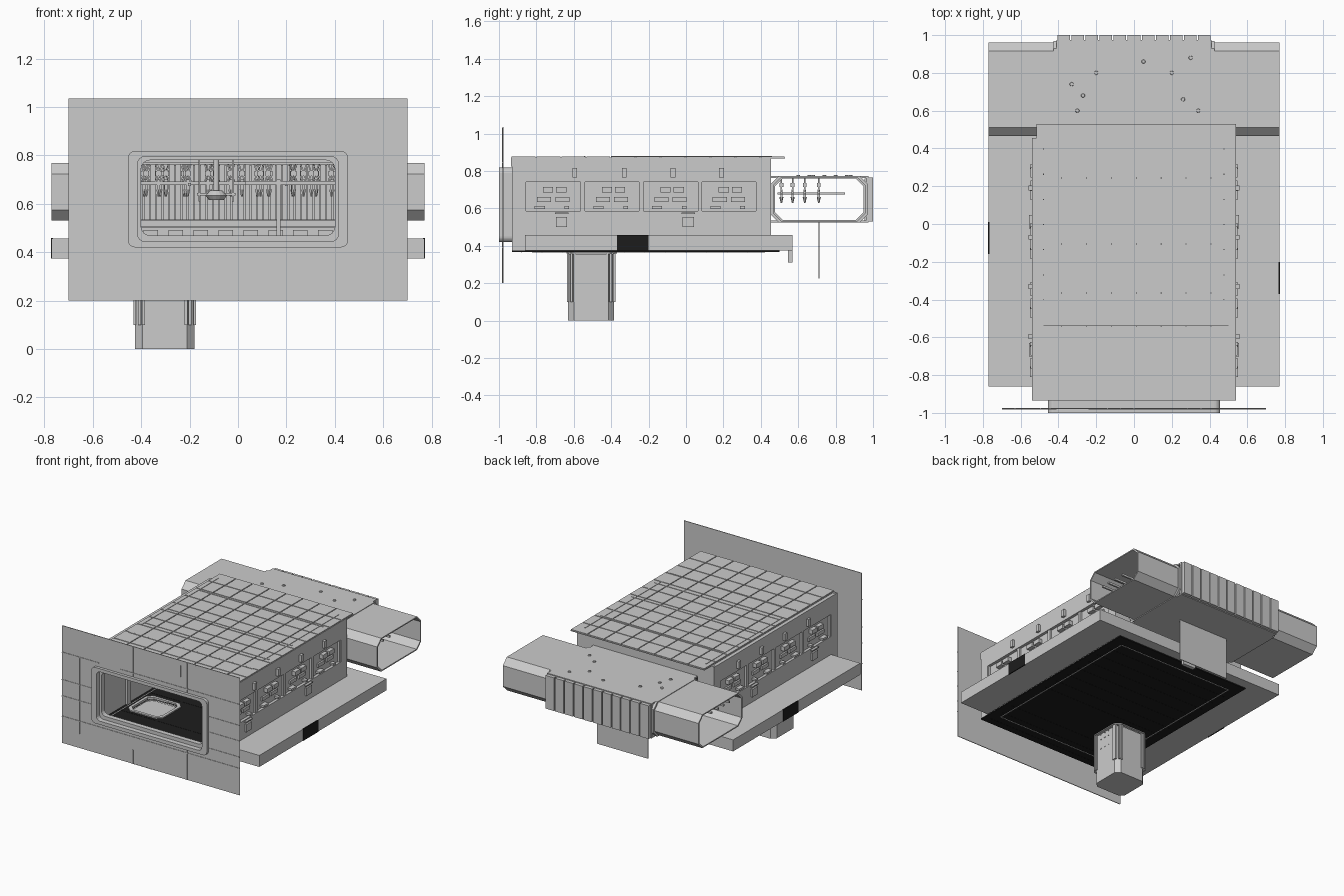
import bpy, bmesh, math, random
from mathutils import Matrix, Vector

if "Cube" in bpy.data.objects:
    bpy.data.objects.remove(bpy.data.objects["Cube"])

random.seed(4)
dark = bpy.data.materials.new("dark_panel")
dark.diffuse_color = (0.012, 0.012, 0.012, 1)
dark.use_nodes = True
dark.node_tree.nodes["Principled BSDF"].inputs["Base Color"].default_value = dark.diffuse_color


def finish(name, bm, mat=None):
    bmesh.ops.recalc_face_normals(bm, faces=bm.faces[:])
    me = bpy.data.meshes.new(name)
    bm.to_mesh(me)
    bm.free()
    ob = bpy.data.objects.new(name, me)
    bpy.context.collection.objects.link(ob)
    if mat:
        me.materials.append(mat)
    return ob


def add_box(bm, x0, x1, y0, y1, z0, z1, tilt=0):
    m = Matrix.Translation(((x0 + x1) / 2, (y0 + y1) / 2, (z0 + z1) / 2))
    m = m @ Matrix.Rotation(tilt, 4, 'Y') @ Matrix.Diagonal((x1 - x0, y1 - y0, z1 - z0, 1))
    bmesh.ops.create_cube(bm, size=1, matrix=m)


def boxes(name, items, mat=None, mirror=False):
    bm = bmesh.new()
    for b in items:
        add_box(bm, *b)
        if mirror:
            add_box(bm, -b[1], -b[0], *b[2:])
    return finish(name, bm, mat)


def rect(x0, x1, y0, y1, c=0, seg=1):
    """Rectangle outline; corners cut by c, rounded when seg > 1."""
    if not c:
        return [(x0, y0), (x1, y0), (x1, y1), (x0, y1)]
    pts = []
    for i, (cx, cy) in enumerate([(x1 - c, y1 - c), (x0 + c, y1 - c), (x0 + c, y0 + c), (x1 - c, y0 + c)]):
        for k in range(seg + 1):
            a = math.pi / 2 * (i + k / seg)
            pts.append((cx + c * math.cos(a), cy + c * math.sin(a)))
    return pts


def plate(name, loops, axis, a, b, mat=None):
    """Extrude an outline (with optional holes) from a to b along an axis."""
    bm = bmesh.new()
    put = {'x': lambda u, v: (a, u, v), 'y': lambda u, v: (u, a, v), 'z': lambda u, v: (u, v, a)}[axis]
    edges = []
    for lp in loops:
        vs = [bm.verts.new(put(u, v)) for u, v in lp]
        edges += [bm.edges.new((vs[i], vs[i - 1])) for i in range(len(vs))]
    bmesh.ops.triangle_fill(bm, edges=edges, use_beauty=True, use_dissolve=False)
    ext = bmesh.ops.extrude_face_region(bm, geom=bm.faces[:])
    d = Vector((0, 0, 0))
    d['xyz'.index(axis)] = b - a
    bmesh.ops.translate(bm, vec=d, verts=[g for g in ext['geom'] if isinstance(g, bmesh.types.BMVert)])
    bmesh.ops.dissolve_limit(bm, angle_limit=0.01, verts=bm.verts[:], edges=bm.edges[:])
    return finish(name, bm, mat)


# front wall with rounded doorway frame
hole = rect(-.415, .415, .445, .795, .03, 4)
plate("front_wall", [rect(-.70, .70, .20, 1.035), hole], 'y', -.98, -.975)
plate("doorway_frame", [rect(-.455, .455, .42, .818, .03, 4), hole], 'y', -1, -.925)
plate("doorway_lip", [rect(-.44, .44, .432, .807, .03, 4), rect(-.40, .40, .47, .78, .035, 4)], 'y', -.965, -.93)
seams = [(x - .002, x + .002, -.983, -.979, z0, z1) for x, z0, z1 in [
    (-.63, .39, 1.03), (-.56, .30, .84), (-.495, .39, 1.03), (-.445, .88, 1.03), (-.14, .82, 1.03),
    (-.14, .2, .3), (-.07, .82, 1.03), (0, .9, 1.03), (0, .2, .42), (.235, .92, 1.0),
    (.285, .82, 1.03), (.285, .2, .42), (.355, .82, 1.03), (.355, .2, .42)]]
seams += [(x0, x1, -.983, -.979, z - .003, z + .003) for x0, x1, z in [
    (-.70, -.41, .845), (-.24, .70, .845), (-.70, .70, .39), (-.70, -.455, .65),
    (-.70, -.455, .535), (.455, .70, .695), (.455, .70, .585), (.455, .70, .47)]]
boxes("front_wall_seams", seams)

# room shell
plate("room_front_wall", [rect(-.53, .53, .37, .87), hole], 'y', -.93, -.91)
plate("room_back_wall", [rect(-.53, .53, .37, .87), rect(-.41, .41, .53, .77)], 'y', .43, .455)
boxes("side_walls", [(.485, .515, -.925, .45, .37, .87)], mirror=True)
boxes("roof_edge", [(-.54, .54, -.935, .455, .825, .868)])
boxes("roof_sheet", [(-.515, .54, -.935, .53, .867, .872)])
w, h = 1.055 / 8, 1.465 / 11
boxes("roof_tiles", [(-.515 + i * w + .003, -.515 + (i + 1) * w - .003,
                      -.935 + j * h + .003, -.935 + (j + 1) * h - .003, .871, .878)
                     for i in range(8) for j in range(11)])
boxes("roof_ribs", [(-.48, .50, y - .004, y + .004, .875, .881) for y in (.245, -.105, -.365, -.542)]
      + [(x - .003, x + .003, -.4, .46, .875, .881) for x in (-.48, .475)])
boxes("ceiling_beams", [(-.485, .485, y - .012, y + .012, .79, .826) for y in (-.7, -.4, -.1, .2, .4)]
      + [(x - .01, x + .01, -.9, .43, .805, .826) for x in (-.3, -.1, .1, .3)])

# four window bays on each side wall
frame, recess, fit = [], [], []
for y in (-.71, -.395, -.082, .23):
    recess.append((.513, .520, y - .145, y + .145, .585, .742))
    for s in (-.055, .015):
        fit.append((.518, .548, y + s, y + s + .055, .685, .715))
        fit.append((.518, .532, y + s * 1.4 - .01, y + s * 1.4 + .065, .635, .66))
    fit += [(.518, .55, y - .10, y - .045, .598, .612), (.518, .55, y + .06, y + .085, .598, .612)]
    frame += [(.51, .535, y - .165, y - .145, .56, .76), (.51, .535, y + .145, y + .165, .56, .76)]
frame += [(.51, .54, -.925, .45, .742, .826), (.51, .54, -.925, .45, .455, .585),
          (.51, .54, -.93, -.86, .37, .826), (.51, .54, .385, .455, .455, .826)]
boxes("bay_recesses", recess, mirror=True)
boxes("bay_frames", frame, mirror=True)
boxes("bay_window_boxes", fit, mirror=True)
boxes("wall_lamps", [(.538, .558, y - .013, y + .013, .765, .815) for y in (-.595, -.33, -.07, .19)], mirror=True)
boxes("wall_hatches", [(.538, .552, y - .03, y + .03, .50, .555) for y in (-.665, .012)], mirror=True)
boxes("hatch_caps", [(.538, .556, y - .036, y + .036, .57, .578) for y in (-.665, .012)], mirror=True)

# outer platform ring around the floor
plate("platform_ring", [[(-.77, -.86), (-.54, -.86), (-.54, .455), (.54, .455), (.54, -.86), (.77, -.86),
                         (.77, .57), (-.77, .57)]], 'z', .375, .457)
boxes("platform_side_ports", [(.765, .773, -.37, -.20, .374, .458), (-.773, -.765, -.16, .01, .374, .458)], dark)
boxes("rear_bracket", [(-.05, .05, .545, .57, .31, .376)])

# floor with a lift opening
shaft = rect(-.42, -.185, -.62, -.39, .03)
plate("floor", [rect(-.54, .54, -.93, .50), shaft], 'z', .366, .374, dark)
edge = [(-.46, .46, y - .003, y + .003, .364, .376) for y in (-.82, .42)]
edge += [(x - .003, x + .003, -.82, .42, .364, .376) for x in (-.46, .46)]
boxes("floor_border", edge)
boxes("floor_seams", [(-.5, .5, y - .0015, y + .0015, .365, .375) for y in [-.88 + .11 * i for i in range(12)]
                      if not -.63 < y < -.38], dark)
plate("lift_rim", [rect(-.44, -.165, -.64, -.37, .035), shaft], 'z', .36, .382)

# lift shaft below the floor
plate("lift_shaft", [rect(-.425, -.18, -.63, -.385, .03)], 'z', 0, .355)
strips, cx, cy = [], -.3025, -.5075
for s in (-1, 1):
    for o in (-.105, -.088, .088, .105):
        strips.append((cx + o - .006, cx + o + .006, cy + s * .124 - .006, cy + s * .124 + .006, .10, .37))
        strips.append((cx + s * .124 - .006, cx + s * .124 + .006, cy + o - .006, cy + o + .006, .10, .37))
    for i in range(3):
        for z in (.24, .31, .345):
            o = -.05 + i * .04
            strips.append((cx + s * .123 - .003, cx + s * .123 + .003, cy + o, cy + o + .008, z, z + .006))
boxes("shaft_guides", strips)

# rear cross passage: open octagonal wings and a wider middle
outer, inner = rect(.465, .96, .53, .768, .045), rect(.475, .95, .538, .760, .042)
plate("passage_wing_right", [outer, inner], 'x', .41, .77)
plate("passage_wing_left", [outer, inner], 'x', -.77, -.41)
plate("passage_middle", [[(.45, .525), (.975, .525), (.975, .772), (.45, .772), (.45, .762), (.962, .762),
                          (.962, .535), (.45, .535)]], 'x', -.41, .41)
for s, n in ((1, "right"), (-1, "left")):
    plate("passage_collar_" + n, [rect(.455, .97, .525, .772, .04), inner], 'x', s * .405, s * .425)
p = .82 / 11
boxes("passage_back_ribs", [(-.41 + i * p + .004, -.41 + (i + 1) * p - .004, .965, 1.0, .53, .766) for i in range(11)])
boxes("passage_inner_ribs", [(x - .004, x + .004, .955, .964, .535, .76) for x in [-.39 + .026 * i for i in range(31)]])
boxes("hanging_panel", [(-.20, .20, .708, .713, .225, .53)])
bm = bmesh.new()
for x, y in [(-.3, .6), (-.27, .68), (-.33, .74), (-.2, .8), (.05, .86), (.2, .8), (.3, .88), (.26, .66), (.34, .6)]:
    bmesh.ops.create_cone(bm, cap_ends=True, segments=10, radius1=.011, radius2=.009, depth=.008,
                          matrix=Matrix.Translation((x, y, .775)))
finish("passage_roof_studs", bm)

# storage rails with hanging clamps
rails = (.51, .57, .635, .71)
boxes("storage_rails", [(-.70, .70, y - .006, y + .006, .678, .692) for y in rails]
      + [(x - .006, x + .006, .49, .85, .674, .686) for x in (-.55, -.2, .2, .55)])
bm = bmesh.new()
for y in rails:
    for i in range(9):
        x = -.40 + i * .1 + random.uniform(-.035, .035)
        for t in (-.35, .35):
            add_box(bm, x - .003, x + .003, y - .004, y + .004, .69, .765, t)
        add_box(bm, x - .012, x + .012, y - .010, y + .010, .715, .735)
        add_box(bm, x - .006, x + .006, y - .006, y + .006, .655, .70)
        bmesh.ops.create_cone(bm, cap_ends=True, segments=6, radius1=.004, radius2=.011, depth=.03,
                              matrix=Matrix.Translation((x, y, .645)))
finish("hanging_clamps", bm)

# hall interior: low vents, crane post, suspended hub
boxes("low_vents", [(x - .03, x + .03, .415, .431, .47, .492) for x in [-.36 + .103 * i for i in range(8)]]
      + [(-.485, .485, .42, .431, .50, .506)])
boxes("inner_wall_posts", [(.47, .487, y - .02, y + .02, .37, .826) for y in (-.87, -.55, -.24, .07, .38)], mirror=True)
boxes("crane_post", [(.16, .175, .38, .395, .374, .70), (.03, .40, .38, .395, .678, .695),
                     (.145, .19, .365, .41, .374, .40)])
bm = bmesh.new()
for r1, r2, z, d in ((.03, .045, .625, .02), (.045, .025, .645, .02), (.012, .012, .74, .17)):
    bmesh.ops.create_cone(bm, cap_ends=True, segments=16, radius1=r1, radius2=r2, depth=d,
                          matrix=Matrix.Translation((-.09, .3, z)))
for s in (-1, 1):
    add_box(bm, -.09 + s * .055 - .025, -.09 + s * .055 + .025, .29, .31, .634, .644)
    add_box(bm, -.09 + s * .07 - .004, -.09 + s * .07 + .004, .295, .305, .61, .79)
finish("suspended_hub", bm)
